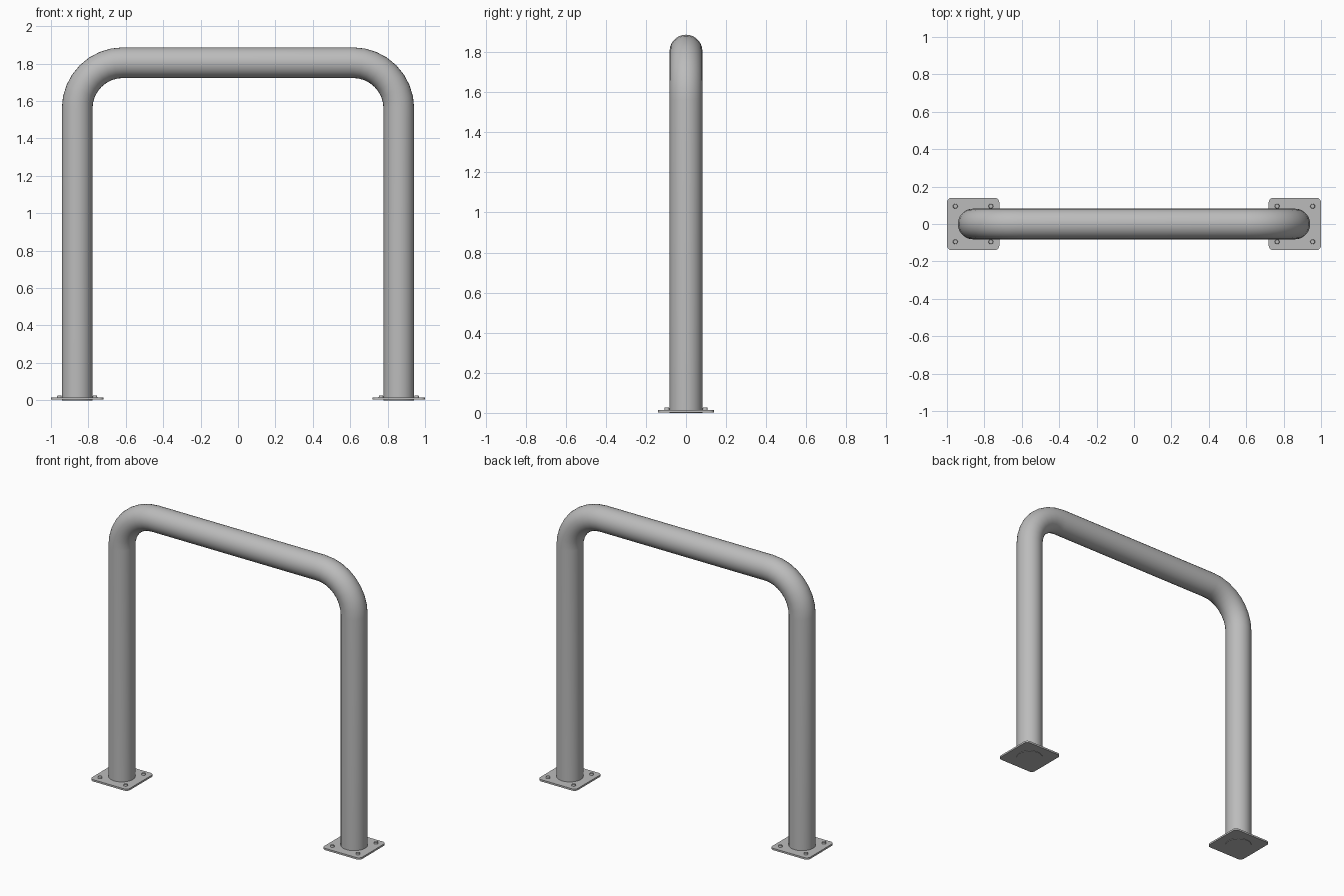
import bpy, bmesh, math
from mathutils import Matrix, Vector

cube = bpy.data.objects.get("Cube")
if cube:
    bpy.data.objects.remove(cube, do_unlink=True)

LEG_X, TOP_Z, BEND, RADIUS = 0.86, 1.805, 0.245, 0.082
PLATE, PLATE_LOW, PLATE_TOP = 0.28, 0.003, 0.015
BOLT_OFFSET = 0.095

# Galvanised steel
steel = bpy.data.materials.new("grey_steel")
steel.use_nodes = True
color = (0.5, 0.5, 0.5, 1)
steel.diffuse_color = color
bsdf = next(n for n in steel.node_tree.nodes if n.type == 'BSDF_PRINCIPLED')
bsdf.inputs["Base Color"].default_value = color


def finish(obj):
    obj.data.materials.append(steel)
    bpy.ops.object.select_all(action='DESELECT')
    obj.select_set(True)
    bpy.context.view_layer.objects.active = obj
    bpy.ops.object.shade_smooth_by_angle(angle=math.radians(35))


def mesh_object(name, bm, location):
    mesh = bpy.data.meshes.new(name)
    bm.to_mesh(mesh)
    bm.free()
    obj = bpy.data.objects.new(name, mesh)
    obj.location = location
    bpy.context.collection.objects.link(obj)
    finish(obj)


# Bent tube: a ring swept along legs, bends and top rail
def tube():
    steps, sides = 8, 28
    stations = [(Vector((LEG_X, 0, 0)), 0)]
    for side in (1, -1):
        centre = Vector((side * (LEG_X - BEND), 0, TOP_Z - BEND))
        for i in range(steps + 1):
            a = math.pi / 2 * (i / steps + (side < 0))
            stations.append((centre + BEND * Vector((math.cos(a), 0, math.sin(a))), a))
    stations.append((Vector((-LEG_X, 0, 0)), math.pi))
    bm = bmesh.new()
    rings = []
    for point, a in stations:
        outward = Vector((math.cos(a), 0, math.sin(a)))
        ring = []
        for k in range(sides):
            t = math.tau * k / sides
            offset = outward * math.cos(t) + Vector((0, math.sin(t), 0))
            ring.append(bm.verts.new(point + RADIUS * offset))
        rings.append(ring)
    for low, high in zip(rings, rings[1:]):
        for k in range(sides):
            n = (k + 1) % sides
            bm.faces.new((low[k], low[n], high[n], high[k]))
    bm.faces.new(rings[0])
    bm.faces.new(rings[-1])
    bmesh.ops.recalc_face_normals(bm, faces=bm.faces)
    mesh_object("bent_tube", bm, (0, 0, 0))


# Square base plate with rounded corners
def base_plate(name, x):
    bm = bmesh.new()
    thickness = PLATE_TOP - PLATE_LOW
    bmesh.ops.create_cube(bm, size=1, matrix=Matrix.Diagonal((PLATE, PLATE, thickness, 1)))
    upright = [e for e in bm.edges if abs(e.verts[0].co.z - e.verts[1].co.z) > thickness / 2]
    bmesh.ops.bevel(bm, geom=upright, offset=0.025, segments=4, profile=0.5, affect='EDGES')
    mesh_object(name, bm, (x, 0, (PLATE_LOW + PLATE_TOP) / 2))


# Low round bolt head with a softened rim
def bolt(name, x, y):
    bm = bmesh.new()
    bmesh.ops.create_cone(bm, cap_ends=True, segments=16, radius1=0.013,
                          radius2=0.011, depth=0.012)
    mesh_object(name, bm, (x, y, PLATE_TOP + 0.005))


tube()
for label, side in (("left", 1), ("right", -1)):
    base_plate(label + "_base_plate", side * LEG_X)
    for dx in (-1, 1):
        for dy in (-1, 1):
            spot = ("back" if dy > 0 else "front") + ("_outer" if dx * side > 0 else "_inner")
            bolt(f"{label}_{spot}_bolt", side * LEG_X + dx * BOLT_OFFSET, dy * BOLT_OFFSET)
